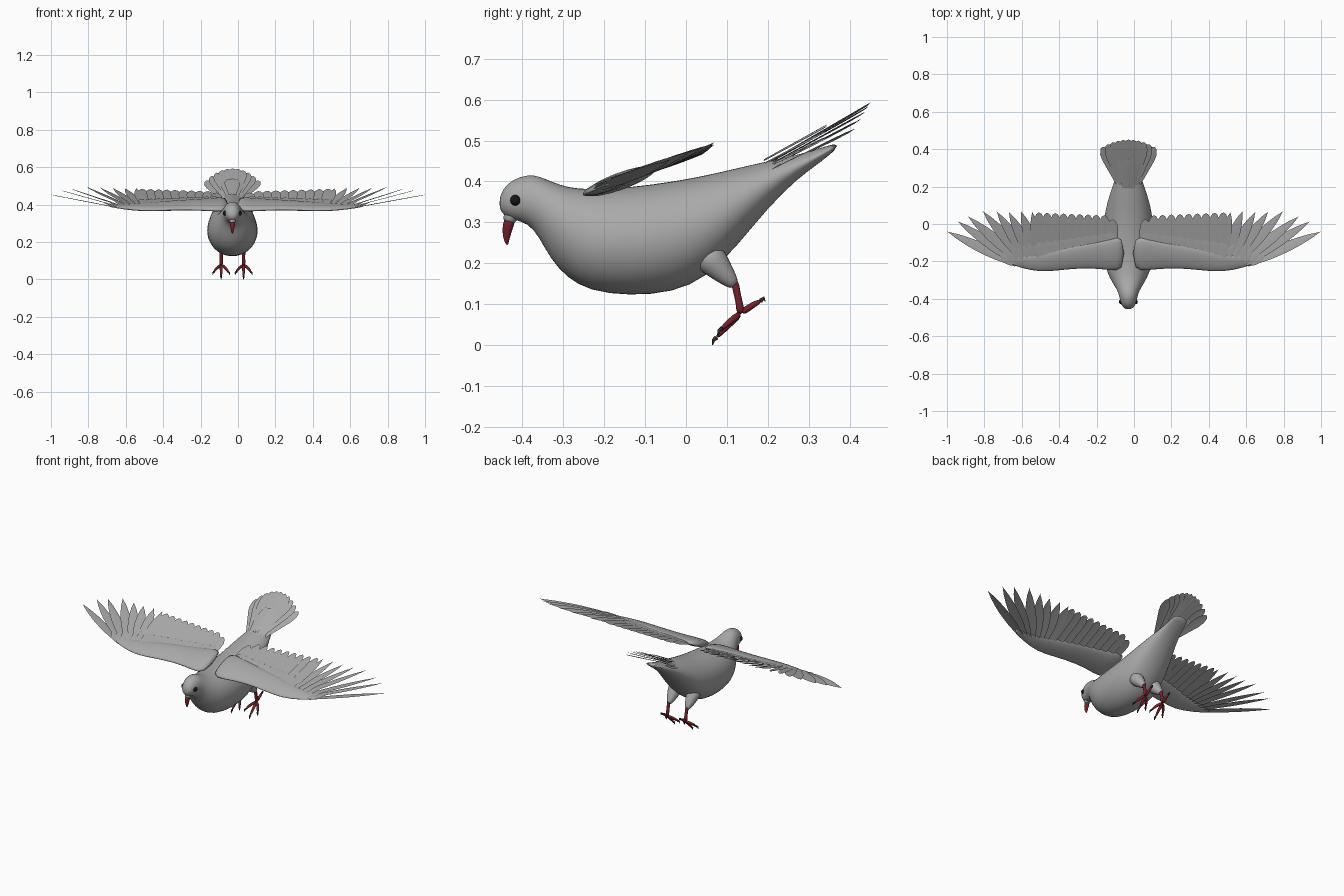
import bpy, bmesh, math
from mathutils import Vector

if "Cube" in bpy.data.objects:
    bpy.data.objects.remove(bpy.data.objects["Cube"])

CX = -0.03  # body centre line
UP = Vector((0, 0, 1))


def material(name, rgb):
    m = bpy.data.materials.new(name)
    m.use_nodes = True
    m.diffuse_color = (*rgb, 1)
    m.node_tree.nodes["Principled BSDF"].inputs["Base Color"].default_value = (*rgb, 1)
    return m


GREY = material("plumage grey", (0.4, 0.4, 0.4))
RED = material("leg red", (0.17, 0.016, 0.025))
BLACK = material("eye black", (0.008, 0.008, 0.008))
CLAW = material("claw dark", (0.035, 0.025, 0.025))


def finish(bm, name, mat, subdiv=0):
    bmesh.ops.recalc_face_normals(bm, faces=bm.faces)
    for f in bm.faces:
        f.smooth = True
    mesh = bpy.data.meshes.new(name)
    bm.to_mesh(mesh)
    bm.free()
    mesh.materials.append(mat)
    ob = bpy.data.objects.new(name, mesh)
    bpy.context.collection.objects.link(ob)
    if subdiv:
        mod = ob.modifiers.new("Smooth", "SUBSURF")
        mod.levels = mod.render_levels = subdiv
    return ob


def ring(centre, a, b, n):
    """Ellipse of points around centre, spanned by the half axes a and b."""
    turn = [2 * math.pi * i / n for i in range(n)]
    return [centre + a * math.cos(t) + b * math.sin(t) for t in turn]


def loft(bm, rings):
    rows = [[bm.verts.new(p) for p in r] for r in rings]
    n = len(rows[0])
    for r, s in zip(rows, rows[1:]):
        for i in range(n):
            j = (i + 1) % n
            bm.faces.new((r[i], r[j], s[j], s[i]))
    bm.faces.new(rows[0])
    bm.faces.new(rows[-1][::-1])


def tube(bm, points, radii, n=10):
    pts = [Vector(p) for p in points]
    rings = []
    for i, (p, r) in enumerate(zip(pts, radii)):
        d = (pts[min(i + 1, len(pts) - 1)] - pts[max(i - 1, 0)]).normalized()
        a = d.cross(Vector((1, 0, 0))).normalized()
        rings.append(ring(p, a * r, d.cross(a) * r, n))
    loft(bm, rings)


POINTED = (0.5, 0.75, 0.95, 1, 0.95, 0.75, 0.45, 0.06)
BLUNT = (0.8, 0.9, 1, 1, 1, 1, 0.9, 0.45)
FAN = (0.25, 0.4, 0.55, 0.7, 0.85, 1, 0.95, 0.5)


def feather(bm, base, tip, width, shape, roll=0.0):
    """Thin vane from base to tip, slightly raised along its shaft."""
    side = (tip - base).cross(UP).normalized()
    side = (side + UP * roll).normalized() * width / 2
    rows = []
    for i, w in enumerate(shape):
        t = i / (len(shape) - 1)
        # the last step is short so that the tip looks rounded
        t = t if t < 0.99 else 0.97
        p = base.lerp(tip, t)
        rows.append([bm.verts.new(q) for q in
                     (p - side * w, p + (tip - base) * (0.03 if i == len(shape) - 1 else 0)
                      + UP * 0.002, p + side * w)])
    for r, s in zip(rows, rows[1:]):
        for k in (0, 1):
            bm.faces.new((r[k], r[k + 1], s[k + 1], s[k]))


# Body, head and rump: y, top, bottom, half width
body = bmesh.new()
sections = [(-.456, .358, .335, .012), (-.447, .383, .318, .028), (-.425, .405, .306, .041),
            (-.385, .418, .298, .050), (-.358, .413, .262, .058), (-.33, .401, .208, .075),
            (-.29, .386, .163, .100), (-.235, .381, .131, .123), (-.14, .386, .119, .136),
            (-.03, .401, .127, .137), (.05, .416, .165, .128), (.12, .432, .235, .113),
            (.20, .450, .335, .086), (.27, .464, .405, .062), (.33, .482, .448, .052),
            (.37, .495, .480, .045)]
loft(body, [ring(Vector((CX, y, (t + b) / 2)), Vector((w, 0, 0)), UP * (t - b) / 2, 24)
            for y, t, b, w in sections])
finish(body, "body", GREY, 1)

# Beak with its pale base
cere = bmesh.new()
tube(cere, [(CX, -.415, .335), (CX, -.43, .312), (CX, -.437, .298)], [.024, .019, .013])
finish(cere, "beak_base", GREY, 1)
beak = bmesh.new()
tube(beak, [(CX, -.428, .312), (CX, -.435, .293), (CX, -.438, .272), (CX, -.439, .256),
            (CX, -.436, .244)], [.014, .0145, .011, .007, .002])
finish(beak, "beak", RED, 1)


def wing_point(s, off, y, lift=0.0):
    """Point on the tilted wing plane, off being the distance from the centre line."""
    stretch = 1.062 if s > 0 else 1.0
    return Vector((CX + s * off * stretch, y,
                   .36 + (.34 + .06 * off) * (y + .27) + lift))


def lerp(a, b, t):
    return a + (b - a) * t


PRIMARY_TIPS = [(.97, -.04), (.915, .015), (.86, .042), (.78, .07), (.705, .068),
                (.64, .065), (.575, .07), (.515, .066)]
# Wing arm: offset, leading edge y, chord, thickness
ARM = [(.02, -.255, .20, .05), (.10, -.250, .17, .046), (.22, -.234, .13, .036),
       (.37, -.249, .12, .034), (.47, -.260, .10, .030), (.58, -.235, .06, .018),
       (.67, -.200, .02, .005)]

for s, label in ((1, "left"), (-1, "right")):
    # Fleshy leading edge of the wing
    arm = bmesh.new()
    rings = []
    for off, y, chord, thick in ARM:
        a, b = wing_point(s, off, y), wing_point(s, off, y + chord)
        rings.append(ring((a + b) / 2 + UP * .003, (b - a) / 2, UP * thick / 2, 14))
    loft(arm, rings)
    finish(arm, label + "_wing_arm", GREY, 1)

    # Long fingered flight feathers
    quills = bmesh.new()
    for i, (off, y) in enumerate(PRIMARY_TIPS):
        t = i / (len(PRIMARY_TIPS) - 1)
        base = wing_point(s, lerp(.60, .46, t), lerp(-.215, -.20, t))
        feather(quills, base, wing_point(s, off, y, .002 * (i % 2)), lerp(.056, .066, t),
                POINTED, s * .12)
    finish(quills, label + "_primary_feathers", GREY)

    # Broad inner feathers and the coverts above them
    inner, coverts = bmesh.new(), bmesh.new()
    count = 10
    for i in range(count):
        t = i / (count - 1)
        off = lerp(.45, .085, t)
        lean = lerp(.03, 0, t)
        end = lerp(.062, .045, t) - (.02 if i == count - 1 else 0)
        feather(inner, wing_point(s, off, -.20), wing_point(s, off + lean, end),
                .062, BLUNT, s * .12)
        feather(coverts, wing_point(s, off + .01, -.19, .012),
                wing_point(s, off + .01 + lean / 2, lerp(-.10, -.045, t), .005),
                .066, BLUNT, s * .05)
    for i in range(6):
        off = lerp(.62, .47, i / 5)
        feather(coverts, wing_point(s, off, -.215, .006),
                wing_point(s, off + .07, lerp(-.15, -.10, i / 5), .006), .045, POINTED, s * .05)
    finish(inner, label + "_secondary_feathers", GREY)
    finish(coverts, label + "_wing_coverts", GREY)

    # Eye
    bpy.ops.mesh.primitive_uv_sphere_add(segments=16, ring_count=10, radius=.0135,
                                         location=(CX + s * .037, -.416, .354))
    eye = bpy.context.object
    eye.name = label + "_eye"
    eye.data.materials.append(BLACK)
    bpy.ops.object.shade_smooth()

    # Feathered thigh
    x = CX + s * .06
    thigh = bmesh.new()
    tube(thigh, [(x, .04, .235), (x, .07, .20), (x, .10, .167), (x, .122, .143)],
         [.045, .038, .024, .013], 14)
    finish(thigh, label + "_thigh", GREY, 1)

    # Shank, toes and claws
    foot, claws = bmesh.new(), bmesh.new()
    tube(foot, [(x, .118, .16), (x, .124, .13), (x, .131, .10), (x, .134, .075)],
         [.011, .009, .009, .012])
    for dx, y, z in ((0, .072, .016), (.04, .085, .038), (-.04, .085, .038), (0, .185, .110)):
        root = Vector((x, .134, .078))
        tip = Vector((x + dx, y, z))
        mid = root.lerp(tip, .5) + Vector((dx * .15, 0, .002))
        tube(foot, [root, mid, tip], [.010, .0085, .006], 8)
        d = (tip - root).normalized()
        tube(claws, [tip - d * .004, tip + d * .007 + UP * .001, tip + d * .010 - UP * .009],
             [.006, .0045, .001], 8)
    finish(foot, label + "_foot", RED, 1)
    finish(claws, label + "_claws", CLAW)

# Tail fan, arched with its middle highest, and a shorter layer over its root
tail, tail_coverts = bmesh.new(), bmesh.new()
for i in range(11):
    u = i / 5 - 1
    feather(tail, Vector((CX + u * .045, .19, .44 - .02 * u * u)),
            Vector((CX + u * .14, .452 - .04 * u * u, .592 - .065 * u * u)), .058, FAN,
            -.25 * u + .06)
for i in range(7):
    u = i / 3 - 1
    feather(tail_coverts, Vector((CX + u * .04, .19, .452 - .02 * u * u)),
            Vector((CX + u * .07, .345, .538 - .03 * u * u)), .042, FAN, -.3 * u)
finish(tail, "tail_feathers", GREY)
finish(tail_coverts, "tail_coverts", GREY)
